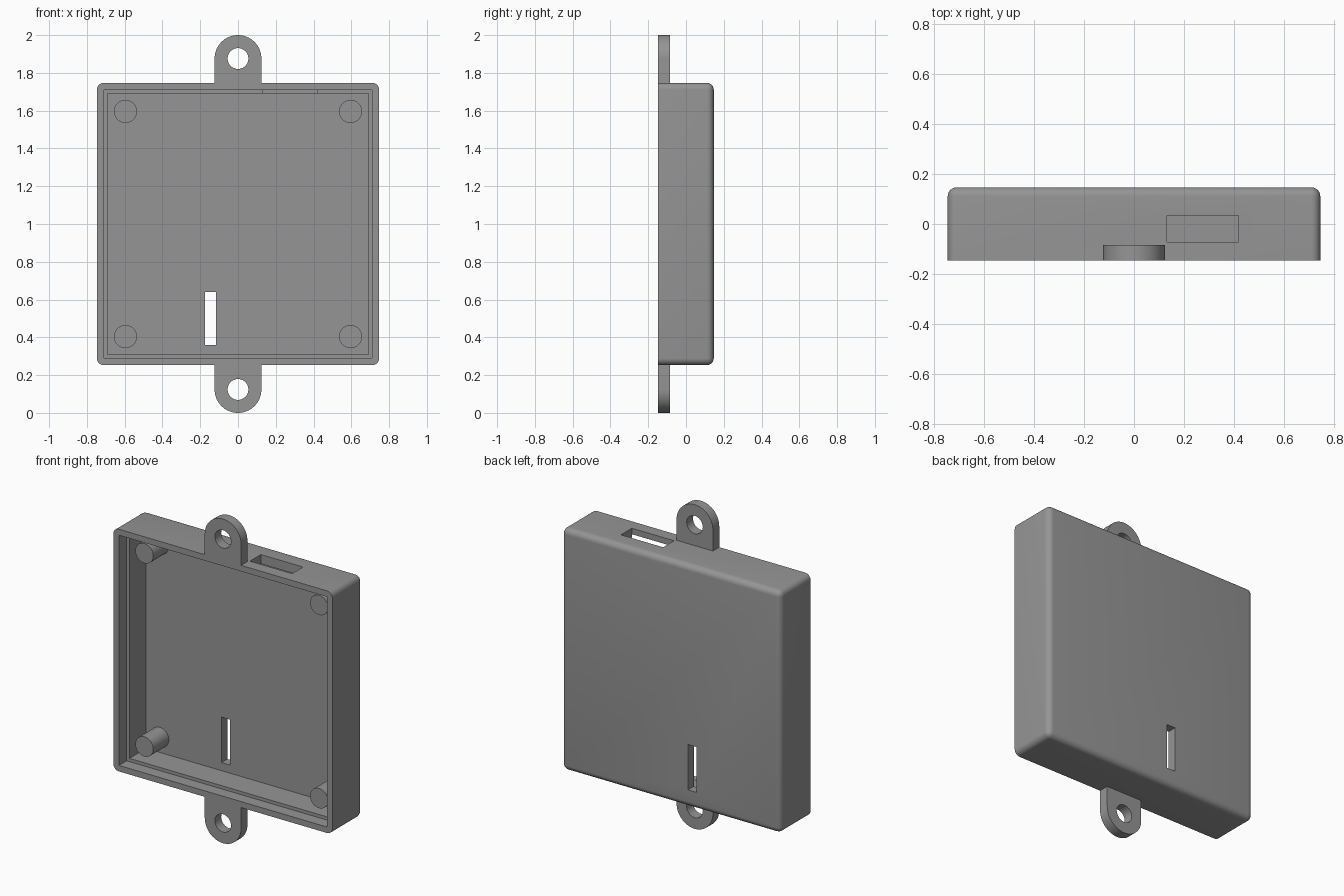
import bpy, bmesh, math
from mathutils import Matrix, Vector

if "Cube" in bpy.data.objects:
    bpy.data.objects.remove(bpy.data.objects["Cube"])

HALF, DEPTH, ZC = 0.747, 0.147, 1.0      # case half width, half depth, centre height
LEDGE_Y, FLOOR_Y = -0.072, 0.09          # step inside the rim, inside of back wall

grey = bpy.data.materials.new("grey plastic")
grey.diffuse_color = (0.3, 0.3, 0.3, 1)
grey.use_nodes = True
grey.node_tree.nodes["Principled BSDF"].inputs["Base Color"].default_value = grey.diffuse_color


def finish(ob):
    ob.data.materials.clear()
    ob.data.materials.append(grey)
    bpy.ops.object.select_all(action='DESELECT')
    ob.select_set(True)
    bpy.context.view_layer.objects.active = ob
    bpy.ops.object.shade_smooth_by_angle(angle=math.radians(35))


def block(name, lo, hi, bevel=0):
    """Box between two corners; bevel rounds every edge not on the open front."""
    lo, hi = Vector(lo), Vector(hi)
    bm = bmesh.new()
    bmesh.ops.create_cube(bm, size=1)
    for v in bm.verts:
        v.co = Vector([lo[i] + (v.co[i] + 0.5) * (hi[i] - lo[i]) for i in range(3)])
    if bevel:
        edges = [e for e in bm.edges if any(v.co.y > lo.y + 1e-4 for v in e.verts)]
        bmesh.ops.bevel(bm, geom=edges, offset=bevel, segments=6, profile=0.5, affect='EDGES')
    me = bpy.data.meshes.new(name)
    bm.to_mesh(me)
    bm.free()
    ob = bpy.data.objects.new(name, me)
    bpy.context.collection.objects.link(ob)
    return ob


def cut(ob, lo, hi):
    cutter = block("cutter", lo, hi)
    cutter.hide_render = True
    mod = ob.modifiers.new("cut", 'BOOLEAN')
    mod.operation, mod.solver, mod.object = 'DIFFERENCE', 'EXACT', cutter
    bpy.context.view_layer.objects.active = ob
    bpy.ops.object.modifier_apply(modifier=mod.name)
    bpy.data.objects.remove(cutter)


# Case shell: rounded box, open at the front, with a stepped rim
case = block("case", (-HALF, -DEPTH, ZC - HALF), (HALF, DEPTH, ZC + HALF), 0.036)
cut(case, (-0.69, -0.3, ZC - 0.69), (0.69, FLOOR_Y, ZC + 0.69))
cut(case, (-0.71, -0.3, ZC - 0.71), (0.71, LEDGE_Y, ZC + 0.71))
# Port opening in the top wall, slot in the back wall
cut(case, (0.132, LEDGE_Y, 1.6), (0.42, 0.034, 1.9))
cut(case, (-0.176, 0.0, 0.36), (-0.116, 0.3, 0.64))
finish(case)

# Corner posts standing on the back wall
for sx in (-1, 1):
    for sz in (-1, 1):
        bm = bmesh.new()
        y0, y1 = -0.062, FLOOR_Y + 0.01
        bmesh.ops.create_cone(bm, cap_ends=True, segments=40, radius1=0.061, radius2=0.061,
                              depth=y1 - y0, matrix=Matrix.Rotation(math.pi / 2, 4, 'X'))
        bmesh.ops.translate(bm, verts=bm.verts,
                            vec=(sx * 0.596, (y0 + y1) / 2, ZC + sz * 0.596))
        me = bpy.data.meshes.new("post")
        bm.to_mesh(me)
        bm.free()
        post = bpy.data.objects.new("post", me)
        bpy.context.collection.objects.link(post)
        finish(post)


# Mounting tabs: rounded outline with a screw hole, above and below the case
def arc(r, a0, a1, n):
    return [(r * math.cos(a0 + (a1 - a0) * i / n), r * math.sin(a0 + (a1 - a0) * i / n))
            for i in range(n + 1)]


R, TAB_Z, TAB_T = 0.124, 0.876, 0.062
for name, s in (("top_tab", 1), ("bottom_tab", -1)):
    cu = bpy.data.curves.new(name, 'CURVE')
    cu.dimensions, cu.fill_mode, cu.extrude = '2D', 'BOTH', TAB_T / 2
    base = HALF - TAB_Z
    outline = [(-R, base), (R, base)] + arc(R, 0, math.pi, 32)
    hole = arc(0.055, 0, 2 * math.pi, 40)[:-1]
    for pts in (outline, hole):
        sp = cu.splines.new('POLY')
        sp.points.add(len(pts) - 1)
        for p, (x, z) in zip(sp.points, pts):
            p.co = (x, s * z, 0, 1)
        sp.use_cyclic_u = True
    tab = bpy.data.objects.new(name, cu)
    bpy.context.collection.objects.link(tab)
    bpy.ops.object.select_all(action='DESELECT')
    tab.select_set(True)
    bpy.context.view_layer.objects.active = tab
    bpy.ops.object.convert(target='MESH')
    tab = bpy.context.view_layer.objects.active
    bm = bmesh.new()
    bm.from_mesh(tab.data)
    bmesh.ops.remove_doubles(bm, verts=bm.verts, dist=1e-4)
    bmesh.ops.transform(bm, verts=bm.verts,
                        matrix=Matrix.Translation((0, -DEPTH + TAB_T / 2, ZC + s * TAB_Z))
                        @ Matrix.Rotation(math.pi / 2, 4, 'X'))
    bmesh.ops.recalc_face_normals(bm, faces=bm.faces)
    bm.to_mesh(tab.data)
    bm.free()
    finish(tab)
